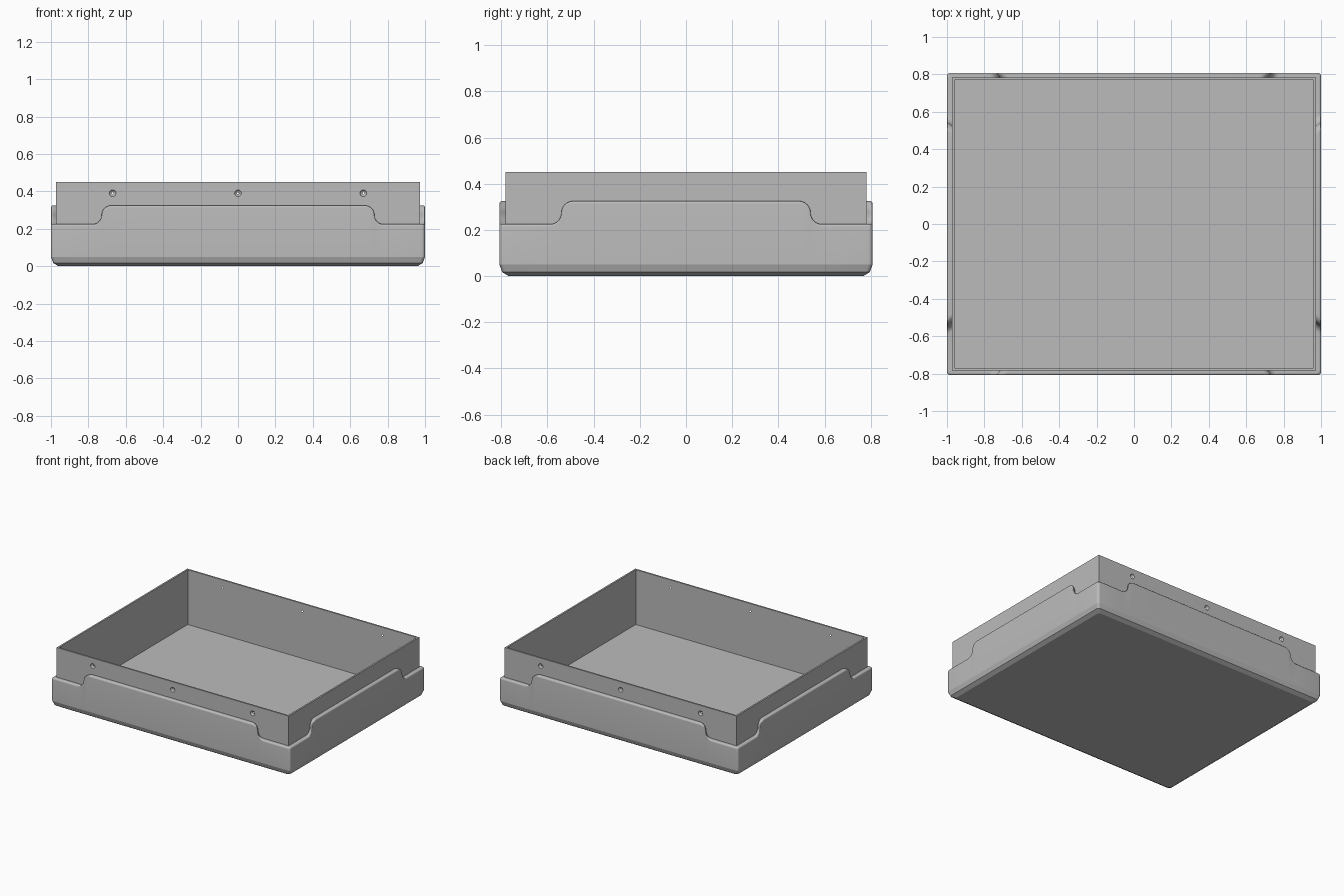
import bpy, bmesh
from math import sin, cos, pi

if "Cube" in bpy.data.objects:
    bpy.data.objects.remove(bpy.data.objects["Cube"])

grey = bpy.data.materials.new("mid_grey")
grey.use_nodes = True
grey.diffuse_color = (0.5, 0.5, 0.5, 1)
grey.node_tree.nodes["Principled BSDF"].inputs["Base Color"].default_value = (0.5, 0.5, 0.5, 1)

W, D = 1.0, 0.808            # half width and half depth of the skirt
LOW, HIGH = 0.225, 0.325     # skirt height at corners and at mid side
R = (HIGH - LOW) / 2         # radius of the two step arcs
CORNER, LIP = 0.018, 0.012   # vertical corner radius, lip rounding


def make_object(name, bm):
    bmesh.ops.recalc_face_normals(bm, faces=bm.faces)
    mesh = bpy.data.meshes.new(name)
    bm.to_mesh(mesh)
    bm.free()
    mesh.materials.append(grey)
    obj = bpy.data.objects.new(name, mesh)
    bpy.context.collection.objects.link(obj)
    return obj


def activate(obj):
    bpy.ops.object.select_all(action='DESELECT')
    obj.select_set(True)
    bpy.context.view_layer.objects.active = obj


def step_outline(step, end, n=8):
    """Half a side's top edge: (along, height, normal along, normal up)."""
    pts = [(0, HIGH, 0, 1)]
    for i in range(n + 1):
        a = pi / 2 * (1 - i / n)
        pts.append((step - R + R * cos(a), HIGH - R + R * sin(a), cos(a), sin(a)))
    for i in range(1, n + 1):
        a = pi + pi / 2 * i / n
        pts.append((step + R + R * cos(a), LOW + R + R * sin(a), -cos(a), -sin(a)))
    return pts + [(end, LOW, 0, 1)]


# Skirt: one quadrant of columns around the rim, mirrored twice
# column: x, y, top height, lip normal (x, y, z)
columns = [(W, t, z, 0, nt, nz) for t, z, nt, nz in step_outline(0.545, D - CORNER)]
for i in range(1, 6):
    a = pi / 2 * i / 6
    columns.append((W - CORNER + CORNER * cos(a), D - CORNER + CORNER * sin(a), LOW, 0, 0, 1))
columns += [(t, D, z, nt, 0, nz) for t, z, nt, nz in reversed(step_outline(0.735, W - CORNER))]

bm = bmesh.new()


def inset_vert(x, y, z, inset):
    return bm.verts.new((x * (1 - inset / W), y * (1 - inset / D), z))


grid = []
for x, y, z, nx, ny, nz in columns:
    col = [inset_vert(x, y, h, s) for s, h in ((0.04, 0), (0.012, 0.017), (0, 0.05))]
    for i in range(7):
        a = pi / 2 * i / 6
        drop = LIP * (1 - sin(a))
        col.append(inset_vert(x - nx * drop, y - ny * drop, z - nz * drop, LIP * (1 - cos(a))))
    col.append(inset_vert(x, y, z, 0.03))
    col.append(inset_vert(x, y, 0.1, 0.03))
    grid.append(col)
for a, b in zip(grid, grid[1:]):
    for k in range(len(a) - 1):
        bm.faces.new((a[k], b[k], b[k + 1], a[k + 1]))
bm.faces.new([bm.verts.new((0, 0, 0))] + [c[0] for c in grid])
skirt = make_object("skirt", bm)
mirror = skirt.modifiers.new("mirror", 'MIRROR')
mirror.use_axis = (True, True, False)
activate(skirt)
bpy.ops.object.modifier_apply(modifier="mirror")
bpy.ops.object.shade_smooth_by_angle(angle=0.31)

# Inner tray: box with its top face inset and pushed down to the floor
TX, TY, TOP, WALL, FLOOR = 0.972, 0.782, 0.45, 0.018, 0.035
bm = bmesh.new()
bmesh.ops.create_cube(bm, size=2)
for v in bm.verts:
    v.co = (v.co.x * TX, v.co.y * TY, TOP if v.co.z > 0 else 0.02)
top = max(bm.faces, key=lambda f: f.calc_center_median().z)
bmesh.ops.inset_region(bm, faces=[top], thickness=WALL)
hole = bmesh.ops.extrude_face_region(bm, geom=[top])["geom"]
for v in hole:
    if isinstance(v, bmesh.types.BMVert):
        v.co.z = FLOOR
if top.is_valid:
    bm.faces.remove(top)
tray = make_object("inner_tray", bm)

# Round dimples along the front and back walls
bm = bmesh.new()
for x in (-0.67, 0, 0.67):
    for side in (-1, 1):
        made = bmesh.ops.create_uvsphere(bm, u_segments=24, v_segments=12, radius=0.018)["verts"]
        bmesh.ops.scale(bm, vec=(1, 0.75, 1), verts=made)
        bmesh.ops.translate(bm, vec=(x, side * TY, 0.39), verts=made)
cutter = make_object("dimple_cutter", bm)
cutter.hide_render = True
cut = tray.modifiers.new("dimples", 'BOOLEAN')
cut.operation, cut.solver, cut.object = 'DIFFERENCE', 'EXACT', cutter
activate(tray)
bpy.ops.object.modifier_apply(modifier="dimples")
bpy.data.objects.remove(cutter)
bpy.ops.object.shade_smooth_by_angle(angle=0.5)
